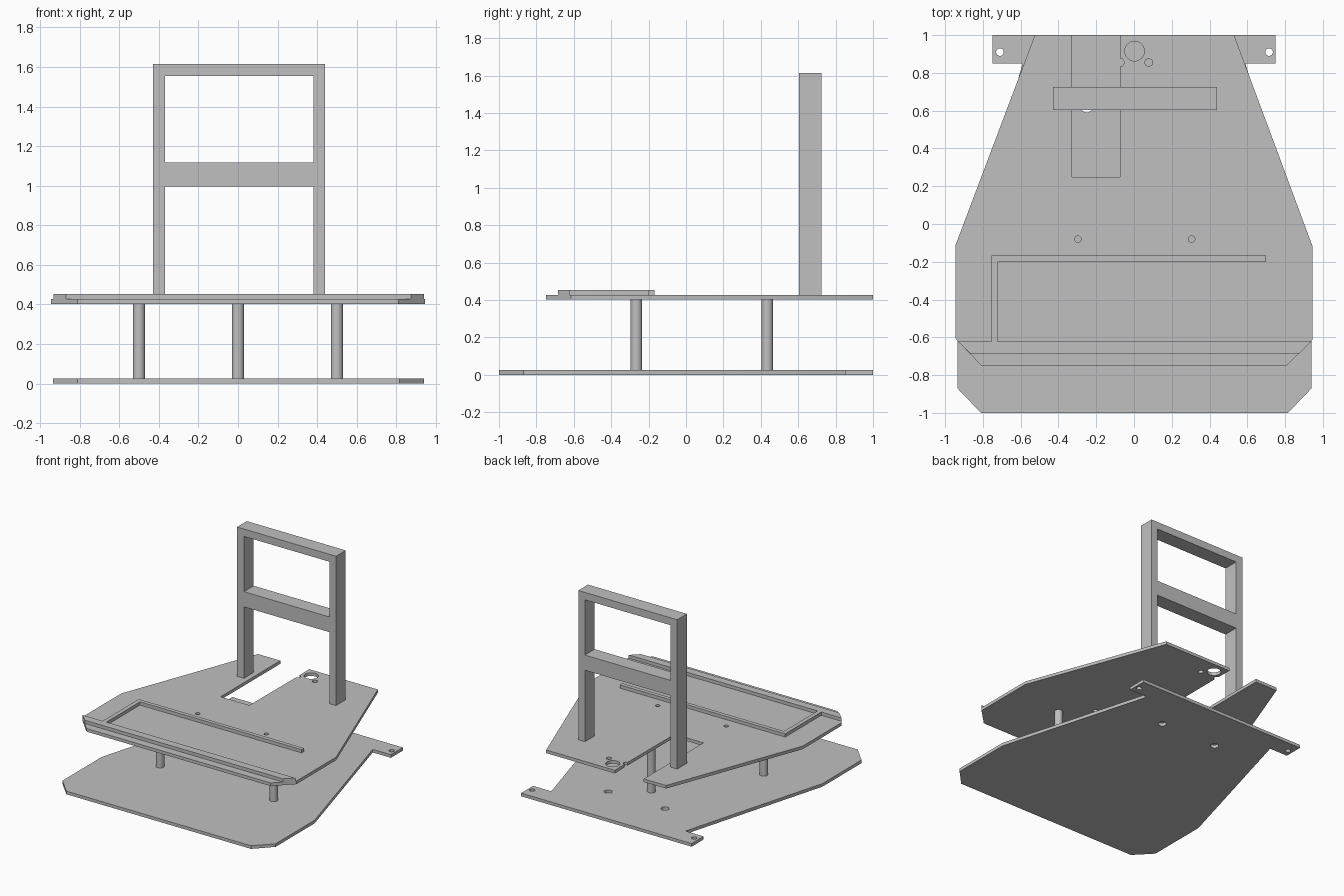
import bpy, bmesh, math

cube = bpy.data.objects.get("Cube")
if cube:
    bpy.data.objects.remove(cube, do_unlink=True)

grey = bpy.data.materials.new("light_grey")
grey.use_nodes = True
grey.diffuse_color = (0.53, 0.53, 0.53, 1)
grey.node_tree.nodes["Principled BSDF"].inputs["Base Color"].default_value = (0.53, 0.53, 0.53, 1)


def arc(cx, cy, r, start=0, sweep=360, n=32):
    """Points on a circle or on part of one, angles in degrees."""
    count = n if sweep == 360 else n + 1
    angles = [math.radians(start + sweep * i / n) for i in range(count)]
    return [(cx + r * math.cos(a), cy + r * math.sin(a)) for a in angles]


def rect(x0, x1, y0, y1):
    return [(x0, y0), (x1, y0), (x1, y1), (x0, y1)]


def extruded(name, loops, low, high, upright=False):
    """Fill an outline (first loop) with holes (other loops) and give it thickness.
    Flat parts span z low..high; upright parts are drawn in x-z and span y low..high."""
    curve = bpy.data.curves.new(name, "CURVE")
    curve.dimensions = "2D"
    curve.fill_mode = "BOTH"
    curve.extrude = (high - low) / 2
    for loop in loops:
        spline = curve.splines.new("POLY")
        spline.points.add(len(loop) - 1)
        for point, (x, y) in zip(spline.points, loop):
            point.co = (x, y, 0, 1)
        spline.use_cyclic_u = True
    obj = bpy.data.objects.new(name, curve)
    bpy.context.collection.objects.link(obj)
    mid = (low + high) / 2
    if upright:
        obj.rotation_euler.x = math.radians(90)
        obj.location.y = mid
    else:
        obj.location.z = mid
    bpy.ops.object.select_all(action="DESELECT")
    obj.select_set(True)
    bpy.context.view_layer.objects.active = obj
    bpy.ops.object.convert(target="MESH")
    obj = bpy.context.view_layer.objects.active

    # Weld the caps to the walls and make one clean solid
    bm = bmesh.new()
    bm.from_mesh(obj.data)
    bmesh.ops.remove_doubles(bm, verts=bm.verts, dist=0.0002)
    bmesh.ops.recalc_face_normals(bm, faces=bm.faces)
    bm.to_mesh(obj.data)
    bm.free()
    obj.data.materials.clear()
    obj.data.materials.append(grey)
    bpy.ops.object.shade_smooth_by_angle(angle=math.radians(30))
    return obj


# Lower plate with mounting ears at the back
lower_outline = [(-0.81, -1), (0.815, -1), (0.94, -0.87), (0.94, -0.38), (0.59, 0.85),
                 (0.75, 0.85), (0.75, 1), (-0.75, 1), (-0.75, 0.85), (-0.59, 0.85),
                 (-0.935, -0.38), (-0.935, -0.87)]
lower_holes = [arc(x, 0.91, 0.02) for x in (-0.71, 0.715)]
lower_holes += [arc(x, 0.62, 0.03) for x in (-0.25, 0.25)]
extruded("lower_plate", [lower_outline] + lower_holes, 0, 0.025)

# Three round spacer posts between the plates
for name, x, y in (("spacer_front_right", -0.5, -0.265),
                   ("spacer_front_left", 0.5, -0.265),
                   ("spacer_back", 0, 0.435)):
    extruded(name, [arc(x, y, 0.031)], 0.025, 0.402)

# Upper plate with the open slot at the back and a half-round notch in the slot
upper_outline = [(-0.81, -0.748), (0.81, -0.748), (0.944, -0.615), (0.944, -0.115),
                 (0.53, 1), (-0.075, 1)]
upper_outline += arc(-0.072, 0.855, 0.02, 90, -180, 16)
upper_outline += [(-0.075, 0.25), (-0.328, 0.25), (-0.328, 1), (-0.525, 1),
                  (-0.946, -0.115), (-0.946, -0.605)]
upper_holes = [arc(0.003, 0.915, 0.052), arc(0.078, 0.855, 0.02),
               arc(-0.297, -0.08, 0.017), arc(0.305, -0.08, 0.017)]
extruded("upper_plate", [upper_outline] + upper_holes, 0.402, 0.427)

# Raised rim on the upper plate: front bar, right rail and back rail
rim_outline = [(-0.932, -0.622), (-0.755, -0.622), (-0.755, -0.168), (0.70, -0.168),
               (0.70, -0.2), (-0.722, -0.2), (-0.722, -0.622), (0.94, -0.622),
               (0.875, -0.685), (-0.868, -0.685)]
extruded("raised_rim", [rim_outline], 0.427, 0.453)

# Upright frame with a crossbar
frame_outline = [(-0.43, 0.427), (-0.37, 0.427), (-0.37, 0.995), (0.382, 0.995),
                 (0.382, 0.427), (0.44, 0.427), (0.44, 1.614), (-0.43, 1.614)]
extruded("upright_frame", [frame_outline, rect(-0.37, 0.382, 1.116, 1.555)],
         0.603, 0.725, upright=True)
